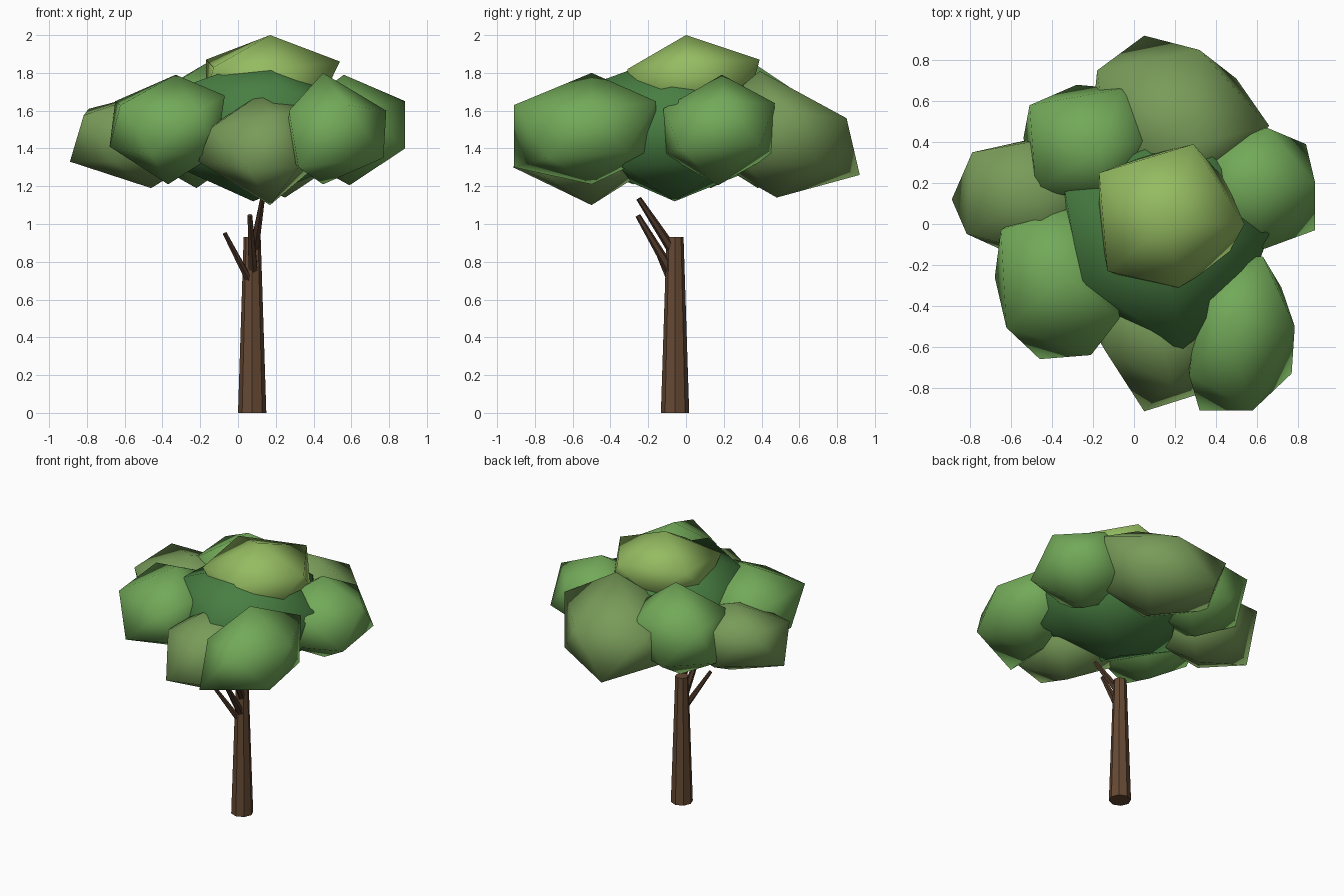
import bpy, bmesh
from mathutils import Vector


def material(name, rgb):
    m = bpy.data.materials.new(name)
    m.diffuse_color = (*rgb, 1)
    return m


BARK = material("bark", (0.13, 0.067, 0.034))
DARK_BARK = material("dark_bark", (0.07, 0.036, 0.02))
CORE = material("deep_green", (0.065, 0.21, 0.055))
GREEN = material("green", (0.17, 0.40, 0.10))
OLIVE = material("olive", (0.19, 0.33, 0.10))
LIGHT = material("light_green", (0.30, 0.50, 0.12))


def make_object(name, bm, mat, smooth=False):
    mesh = bpy.data.meshes.new(name)
    bmesh.ops.recalc_face_normals(bm, faces=bm.faces)
    bm.to_mesh(mesh)
    bm.free()
    mesh.materials.append(mat)
    for p in mesh.polygons:
        p.use_smooth = smooth
    ob = bpy.data.objects.new(name, mesh)
    bpy.context.collection.objects.link(ob)
    return ob


def limb(name, start, end, r1, r2, sides, mat):
    """Tapered flat-sided cylinder between two points."""
    a, b = Vector(start), Vector(end)
    bm = bmesh.new()
    bmesh.ops.create_cone(bm, cap_ends=True, segments=sides, radius1=r1,
                          radius2=r2, depth=(b - a).length)
    ob = make_object(name, bm, mat)
    ob.location = (a + b) / 2
    ob.rotation_mode = 'QUATERNION'
    ob.rotation_quaternion = Vector((0, 0, 1)).rotation_difference(b - a)


def clump(name, mat, centre, radii, tips):
    """Stretched icosahedron leaf ball with some corners pulled to given points."""
    bm = bmesh.new()
    bmesh.ops.create_icosphere(bm, subdivisions=1, radius=1)
    for v in bm.verts:
        v.co = Vector(c + r * k for c, r, k in zip(centre, radii, v.co))
    free = list(bm.verts)
    for tip in map(Vector, tips):
        v = min(free, key=lambda w: (w.co - tip).length)
        v.co = tip
        free.remove(v)
    make_object(name, bm, mat, smooth=True)


# Trunk and branches
limb("trunk", (0.075, -0.058, 0), (0.075, -0.058, 0.93), 0.075, 0.045, 8, BARK)
limb("branch_left", (0.06, -0.08, 0.70), (-0.07, -0.19, 0.95), 0.021, 0.012, 6, DARK_BARK)
limb("branch_front", (0.08, -0.08, 0.75), (0.063, -0.255, 1.045), 0.028, 0.014, 6, DARK_BARK)
limb("branch_right", (0.085, -0.07, 0.86), (0.13, -0.25, 1.135), 0.028, 0.014, 6, DARK_BARK)

# Foliage
clump("foliage_core", CORE, (0.14, -0.06, 1.48), (0.56, 0.58, 0.36),
      [(0.14, -0.12, 1.88), (0.66, -0.05, 1.64), (0.24, -0.61, 1.70),
       (-0.07, -0.52, 1.32), (0.28, 0.47, 1.72), (-0.26, -0.28, 1.74),
       (-0.34, 0.18, 1.66), (0.08, -0.06, 1.12)])
clump("foliage_top", LIGHT, (0.17, 0.02, 1.77), (0.38, 0.37, 0.23),
      [(0.17, 0, 2.0), (0.54, 0, 1.86), (-0.17, 0.25, 1.87),
       (0.29, 0.39, 1.87), (0.22, -0.31, 1.82), (-0.13, -0.23, 1.83)])
clump("foliage_back", OLIVE, (0.2, 0.52, 1.47), (0.45, 0.42, 0.33),
      [(0.05, 0.92, 1.26), (0.32, 0.85, 1.56), (0.66, 0.48, 1.60),
       (-0.18, 0.75, 1.58), (0.5, 0.71, 1.32), (0.25, 0.48, 1.14), (0.3, 0.39, 1.81)])
clump("foliage_back_left", GREEN, (-0.22, 0.38, 1.51), (0.35, 0.33, 0.32),
      [(-0.51, 0.58, 1.65), (-0.28, 0.68, 1.37), (-0.06, 0.66, 1.65),
       (-0.54, 0.42, 1.37), (-0.48, 0.17, 1.65), (-0.17, 0.36, 1.85),
       (0.11, 0.42, 1.64)])
clump("foliage_left", OLIVE, (-0.52, 0.13, 1.455), (0.41, 0.34, 0.27),
      [(-0.89, 0.12, 1.33), (-0.79, 0.35, 1.61), (-0.46, 0.13, 1.19),
       (-0.52, 0.41, 1.33), (-0.66, -0.12, 1.33), (-0.48, 0.13, 1.69)])
clump("foliage_front_left", GREEN, (-0.37, -0.28, 1.5), (0.35, 0.43, 0.29),
      [(-0.68, -0.26, 1.41), (-0.65, -0.03, 1.65), (-0.46, -0.66, 1.37),
       (-0.33, -0.25, 1.79), (-0.21, -0.64, 1.60), (-0.07, -0.46, 1.68)])
clump("foliage_front_right", GREEN, (0.53, -0.53, 1.505), (0.29, 0.44, 0.295),
      [(0.45, -0.5, 1.8), (0.785, -0.5, 1.6), (0.77, -0.73, 1.35),
       (0.58, -0.91, 1.63), (0.32, -0.91, 1.3), (0.63, -0.16, 1.65),
       (0.72, -0.31, 1.38), (0.45, -0.5, 1.21), (0.26, -0.56, 1.36),
       (0.27, -0.74, 1.6)])
clump("foliage_right", GREEN, (0.59, 0.17, 1.5), (0.33, 0.34, 0.295),
      [(0.885, -0.03, 1.4), (0.84, 0.39, 1.42), (0.56, 0.19, 1.79),
       (0.65, 0.47, 1.64), (0.885, 0.2, 1.65), (0.64, -0.12, 1.61)])
clump("foliage_front", OLIVE, (0.12, -0.55, 1.4), (0.35, 0.38, 0.285),
      [(0.05, -0.915, 1.3), (0.17, -0.5, 1.10), (0.32, -0.83, 1.3),
       (-0.14, -0.62, 1.51), (0.18, -0.78, 1.57), (-0.21, -0.5, 1.33),
       (0.12, -0.5, 1.69), (0.42, -0.52, 1.62)])
